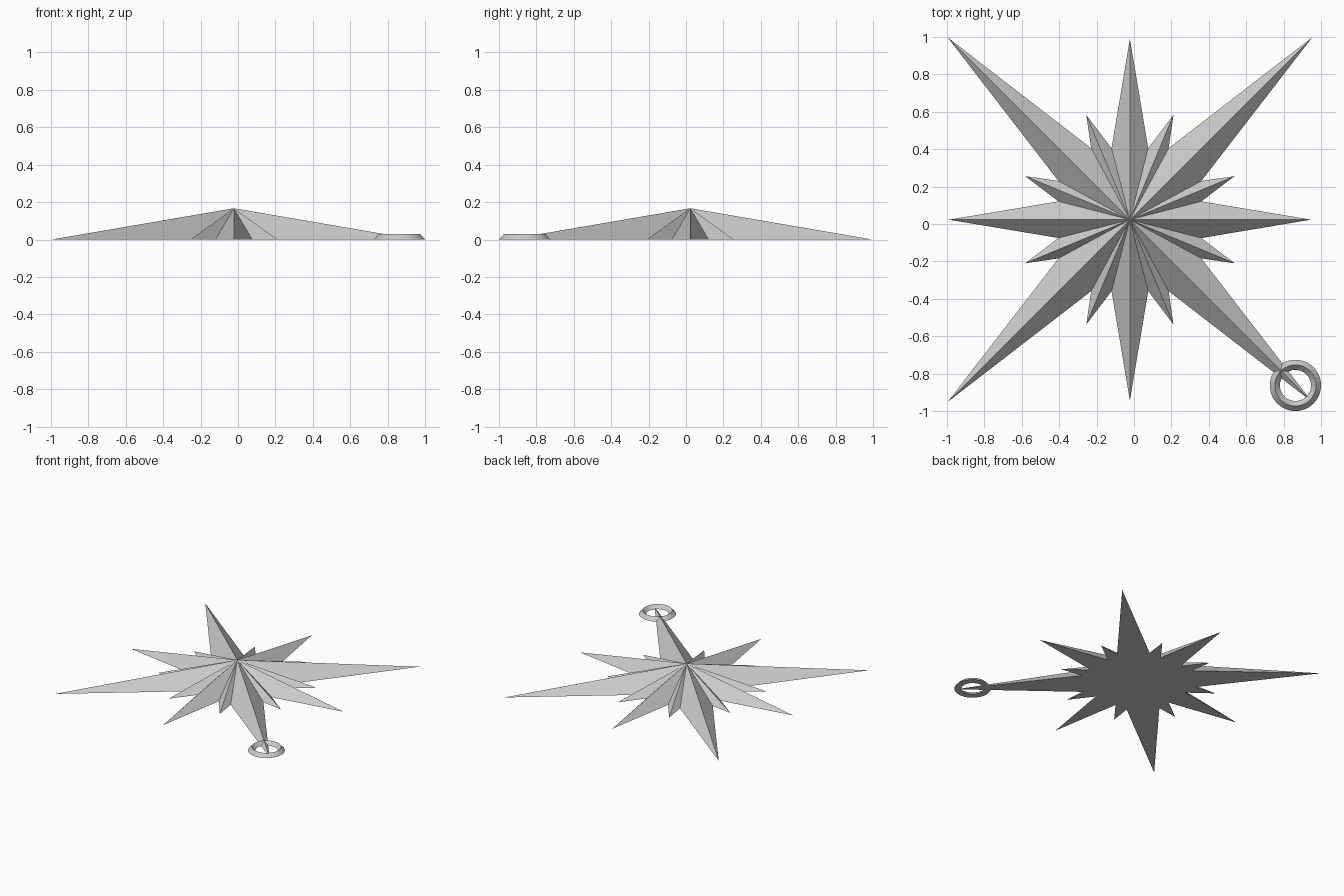
import bpy, bmesh, math
from mathutils import Vector

cube = bpy.data.objects.get("Cube")
if cube:
    bpy.data.objects.remove(cube, do_unlink=True)

GREY = (0.6, 0.6, 0.6, 1)
mat = bpy.data.materials.new("plain grey")
mat.use_nodes = True
mat.diffuse_color = GREY
mat.node_tree.nodes["Principled BSDF"].inputs["Base Color"].default_value = GREY


def finish(name, bm, location):
    bmesh.ops.recalc_face_normals(bm, faces=bm.faces)
    mesh = bpy.data.meshes.new(name)
    bm.to_mesh(mesh)
    bm.free()
    mesh.materials.append(mat)
    obj = bpy.data.objects.new(name, mesh)
    obj.location = location
    bpy.context.collection.objects.link(obj)


# Star: one eighth of the outline, mirrored and turned into a full loop
APEX = 0.167
main_tip, valley, small_tip, inner_valley, long_tip = (
    (0.968, 0), (0.382, 0.098), (0.56, 0.233), (0.382, 0.207), (0.975, 0.975))
eighth = [main_tip, valley, small_tip, inner_valley]
quarter = eighth + [long_tip] + [(y, x) for x, y in reversed(eighth[1:])]
outline = []
for turn in range(4):
    for x, y in quarter:
        for _ in range(turn):
            x, y = -y, x
        outline.append((x, y, 0))

bm = bmesh.new()
rim = [bm.verts.new(p) for p in outline]
apex = bm.verts.new((0, 0, APEX))
for a, b in zip(rim, rim[1:] + rim[:1]):
    bm.faces.new((a, b, apex))
bm.faces.new(rim[::-1])
finish("faceted_star", bm, (-0.022, 0.023, 0))

# Hanging ring: triangular section swept round a circle
SIDES = 48
section = [(0.137, 0), (0.11, 0.03), (0.083, 0)]
bm = bmesh.new()
loops = []
for i in range(SIDES):
    a = math.tau * i / SIDES
    loops.append([bm.verts.new(Vector((r * math.cos(a), r * math.sin(a), z)))
                  for r, z in section])
for i, loop in enumerate(loops):
    after = loops[(i + 1) % SIDES]
    for j in range(3):
        k = (j + 1) % 3
        bm.faces.new((loop[j], after[j], after[k], loop[k]))
finish("hanging_ring", bm, (0.863, -0.863, 0))
